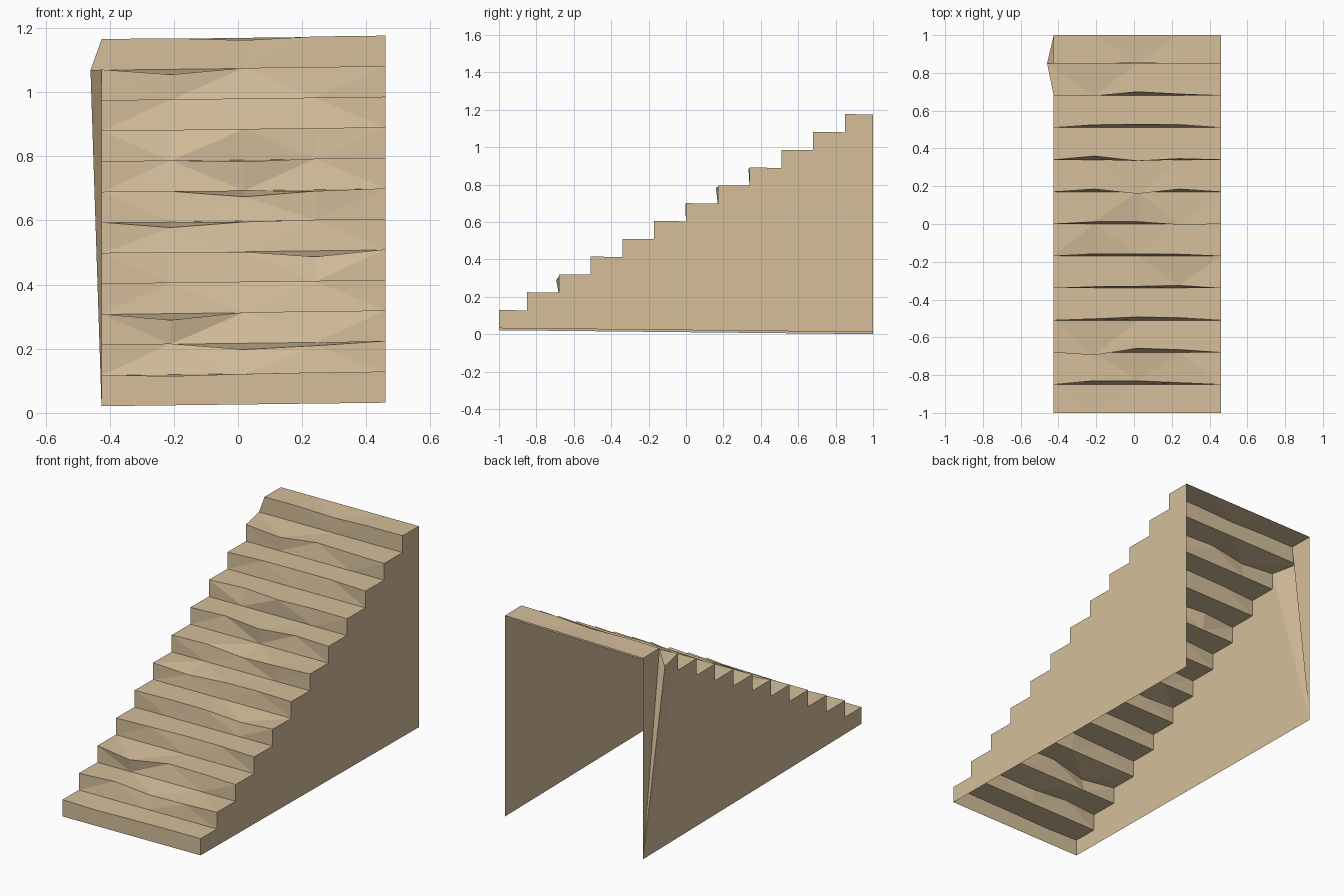
import bpy

if "Cube" in bpy.data.objects:
    bpy.data.objects.remove(bpy.data.objects["Cube"])

N = 12
XS = [-0.425, -0.21, 0.02, 0.24, 0.46]
YS = [-1.0] + [-0.85 + 0.17 * i for i in range(11)] + [1.0]
RISE = 0.097

# Wear of each step's front edge at the three middle points: (dy, dz)
WEAR = [
    [(0, -.006), (0, -.002), (0, 0)],
    [(.02, 0), (.02, -.021), (.01, -.012)],
    [(-.014, -.022), (.022, 0), (.015, 0)],
    [(.008, 0), (.018, 0), (.014, 0)],
    [(.008, 0), (.01, -.002), (.015, -.02)],
    [(.012, -.019), (.012, -.004), (.01, 0)],
    [(.012, -.001), (.012, -.021), (-.004, -.006)],
    [(.015, 0), (-.01, -.007), (.015, 0)],
    [(.02, 0), (-.006, 0), (.006, 0)],
    [(.015, 0), (.018, 0), (.016, 0)],
    [(-.002, -.018), (.02, 0), (.008, 0)],
    [(0, 0), (.002, -.009), (0, 0)],
]

tan = bpy.data.materials.new("sandstone")
tan.diffuse_color = (0.67, 0.52, 0.33, 1)
tan.use_nodes = True
tan.node_tree.nodes["Principled BSDF"].inputs["Base Color"].default_value = tan.diffuse_color


def point(x, y, h):
    # the whole flight leans very slightly
    return (x, y, h + 0.0122 * (x + 0.425) + 0.0105 * (1 - y))


def make(name, verts, faces):
    mesh = bpy.data.meshes.new(name)
    mesh.from_pydata(verts, [], faces)
    mesh.materials.append(tan)
    mesh.update()
    obj = bpy.data.objects.new(name, mesh)
    bpy.context.collection.objects.link(obj)


# Cross rows: base of riser, then worn front edge, for each step
rows = []
for i in range(N):
    rows.append([point(x, YS[i], RISE * i) for x in XS])
    wear = [(0, 0)] + WEAR[i] + [(0, 0)]
    rows.append([point(x, YS[i] + dy, RISE * (i + 1) + dz)
                 for x, (dy, dz) in zip(XS, wear)])
rows.append([point(x, 1.0, RISE * N) for x in XS])

# Knocked-out corner beside the top step
x, y, z = rows[2 * N - 2][0]
rows[2 * N - 2][0] = (-0.46, y, z)

# Treads and risers, as triangles with alternating diagonals
C = len(XS)
faces = []
for r in range(len(rows) - 1):
    for c in range(C - 1):
        a, b = r * C + c, r * C + c + 1
        d, e = a + C, b + C
        if (r // 2 + c) % 2:
            faces += [(a, b, e), (a, e, d)]
        else:
            faces += [(a, b, d), (b, e, d)]
make("steps", [p for row in rows for p in row], faces)

# Side walls, fanned from the bottom back corner
for name, col in (("left_wall", 0), ("right_wall", -1)):
    outline = [row[col] for row in rows]
    corner = point(XS[col], 1.0, 0)
    tris = []
    for i in range(1, len(outline)):
        tris.append((0, i, i + 1) if col == 0 else (0, i + 1, i))
    make(name, [corner] + outline, tris)
